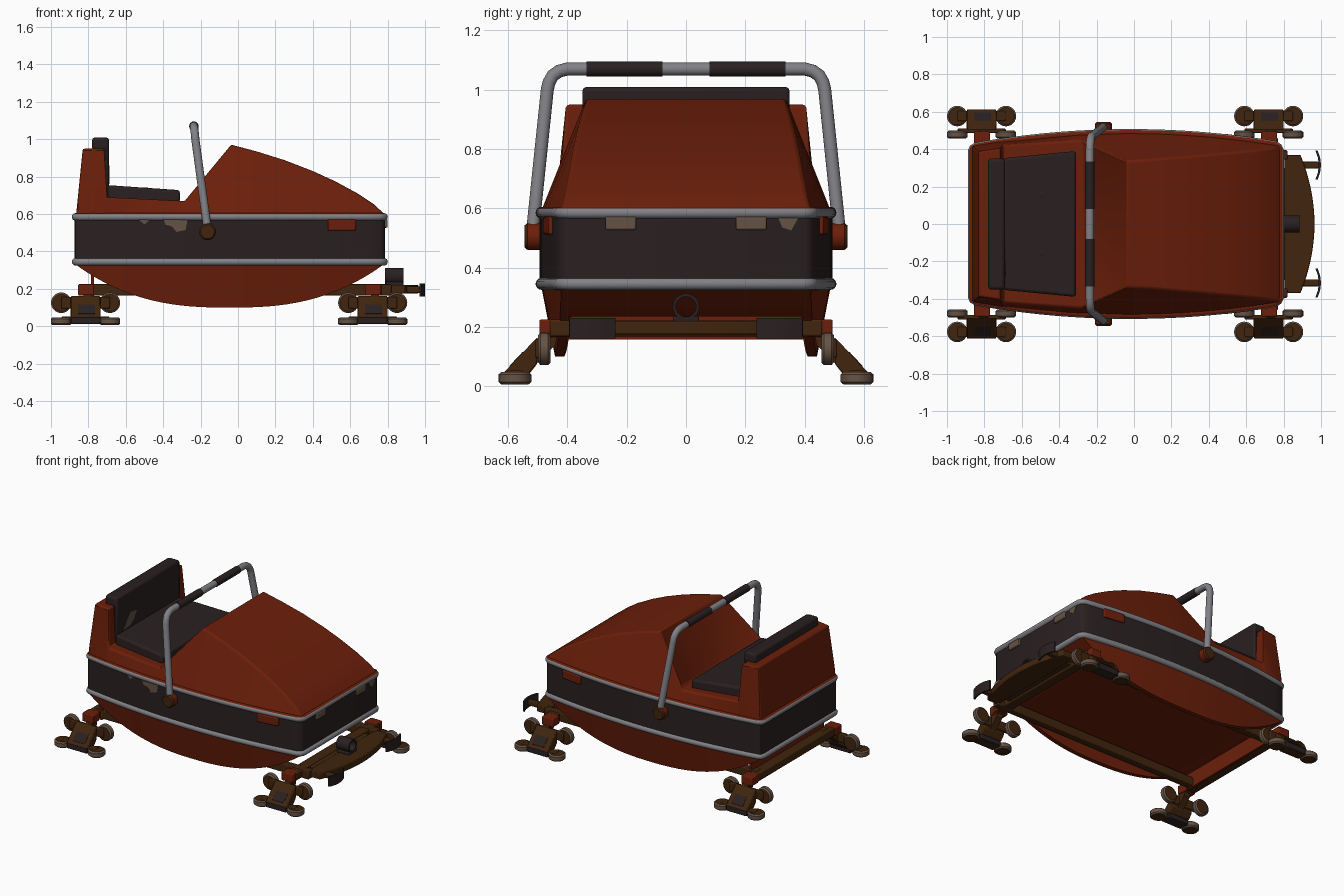
import bpy, bmesh, math
from mathutils import Vector

if "Cube" in bpy.data.objects:
    bpy.data.objects.remove(bpy.data.objects["Cube"])


def material(name, r, g, b):
    m = bpy.data.materials.new(name)
    m.diffuse_color = (r, g, b, 1)
    m.use_nodes = True
    m.node_tree.nodes["Principled BSDF"].inputs["Base Color"].default_value = m.diffuse_color
    return m


RED = material("red paint", 0.15, 0.0135, 0.003)
DARK = material("dark vinyl", 0.023, 0.0145, 0.0145)
GREY = material("grey steel", 0.22, 0.22, 0.24)
BROWN = material("rusty brown", 0.052, 0.018, 0.004)
BEIGE = material("worn beige", 0.13, 0.085, 0.06)


def smooth(ob):
    bpy.ops.object.select_all(action='DESELECT')
    ob.select_set(True)
    bpy.context.view_layer.objects.active = ob
    bpy.ops.object.shade_smooth_by_angle(angle=math.radians(35))


def loft(name, rings, mat, loop=False, bevel=0, edit=None):
    bm = bmesh.new()
    vs = [[bm.verts.new(p) for p in r] for r in rings]
    n, m = len(vs[0]), len(vs)
    for i in range(m if loop else m - 1):
        a, b = vs[i], vs[(i + 1) % m]
        for j in range(n):
            k = (j + 1) % n
            bm.faces.new((a[j], a[k], b[k], b[j]))
    if not loop:
        bm.faces.new(vs[0])
        bm.faces.new(vs[-1])
    bmesh.ops.remove_doubles(bm, verts=bm.verts[:], dist=1e-4)
    bmesh.ops.recalc_face_normals(bm, faces=bm.faces[:])
    if edit:
        edit(bm)
    me = bpy.data.meshes.new(name)
    bm.to_mesh(me)
    bm.free()
    me.materials.append(mat)
    ob = bpy.data.objects.new(name, me)
    bpy.context.collection.objects.link(ob)
    if bevel:
        mod = ob.modifiers.new("bevel", 'BEVEL')
        mod.width, mod.segments, mod.limit_method = bevel, 2, 'ANGLE'
        mod.angle_limit = math.radians(35)
    smooth(ob)
    return ob


def prism(name, pts, axis, a, b, mat, bevel=0):
    def at(p, d):
        q = list(p)
        q.insert("xyz".index(axis), d)
        return q
    return loft(name, [[at(p, d) for p in pts] for d in (a, b)], mat, bevel=bevel)


def box(name, x0, x1, y0, y1, z0, z1, mat, bevel=0.006):
    return prism(name, [(x0, y0), (x1, y0), (x1, y1), (x0, y1)], "z", z0, z1, mat, bevel)


def lathe(name, profile, axis, centre, mat, loop=False, n=24):
    rings = []
    for r, h in profile:
        ring = []
        for i in range(n):
            t = 2 * math.pi * i / n
            q = [r * math.cos(t), r * math.sin(t)]
            q.insert("xyz".index(axis), h)
            ring.append(Vector(q) + Vector(centre))
        rings.append(ring)
    return loft(name, rings, mat, loop)


def tube(name, pts, radius, mat, cyclic=False):
    cu = bpy.data.curves.new(name, 'CURVE')
    cu.dimensions, cu.bevel_depth, cu.bevel_resolution = '3D', radius, 6
    cu.use_fill_caps = True
    sp = cu.splines.new('POLY')
    sp.points.add(len(pts) - 1)
    for p, q in zip(sp.points, pts):
        p.co = (*q, 1)
    sp.use_cyclic_u = cyclic
    cu.materials.append(mat)
    ob = bpy.data.objects.new(name, cu)
    bpy.context.collection.objects.link(ob)
    bpy.ops.object.select_all(action='DESELECT')
    ob.select_set(True)
    bpy.context.view_layer.objects.active = ob
    bpy.ops.object.convert(target='MESH')
    smooth(bpy.context.object)
    return bpy.context.object


def second_colour(ob, mat, rule):
    ob.data.materials.append(mat)
    for f in ob.data.polygons:
        f.material_index = int(rule(f))


def half_width(x):
    return 0.495 - 0.078 * ((x + 0.02) / 0.86) ** 2


# Plan outline of the car with clipped corners
side = [(x, half_width(x)) for x in [-0.85 + 1.61 * i / 24 for i in range(25)]]
side = [(-0.875, 0.395), (-0.868, 0.412)] + side + [(0.778, 0.418), (0.787, 0.40)]
outline = side + [(x, -y) for x, y in reversed(side)]
prism("middle_band", outline, "z", 0.34, 0.59, DARK)
for label, z in (("upper", 0.585), ("lower", 0.345)):
    rail = tube(label + "_rail", [(x * 0.993, y * 0.985, z) for x, y in outline], 0.02, GREY, True)
    if label == "upper":
        second_colour(rail, RED, lambda f: f.normal.z > 0.75)

# Lower hull: curved side skirts with a floor between them
rings = []
for i in range(33):
    x = -0.87 + 1.65 * i / 32
    w = half_width(x) - 0.005
    zb = 0.10 + 0.235 * abs((x + 0.045) / 0.83) ** 2.6
    wb = w - 0.2 * (0.34 - zb)
    half = [(x, w, 0.345), (x, wb, zb), (x, wb - 0.03, zb), (x, wb - 0.03, max(zb, 0.235))]
    rings.append(half + [(x, -y, z) for _, y, z in reversed(half)])
loft("lower_hull", rings, RED)
box("rear_hull_panel", -0.785, -0.77, -0.40, 0.40, 0.158, 0.30, RED, 0)

# Upper body: rear block, cockpit sill and sloping nose; (x, top, side slope)
stations = [(-0.865, 0.60, 0.1), (-0.83, 0.95, 0.1), (-0.715, 0.95, 0.1), (-0.70, 0.69, 0.2),
            (-0.29, 0.67, 0.41), (-0.04, 0.972, 0.4), (0.1, 0.935, 0.41), (0.25, 0.888, 0.41),
            (0.4, 0.83, 0.41), (0.52, 0.775, 0.41), (0.64, 0.71, 0.41), (0.73, 0.65, 0.41),
            (0.782, 0.60, 0.41)]
rings = []
for x, z, s in stations:
    w = half_width(x) - 0.002
    t = w - s * (z - 0.58)
    rings.append([(x, w, 0.58), (x, t, z), (x, -t, z), (x, -w, 0.58)])


def dash_panel(bm):
    f = [f for f in bm.faces if -0.2 < f.calc_center_median().x < -0.1 and f.normal.z > 0.4
         and abs(f.calc_center_median().y) < 0.01]
    bmesh.ops.inset_individual(bm, faces=f, thickness=0.035, depth=-0.015)


loft("upper_body", rings, RED, bevel=0.015, edit=dash_panel)

# Seat
loft("seat_cushion", [[(x, -w, a), (x, w, a), (x, w, b), (x, -w, b)] for x, w, a, b in
     ((-0.70, 0.352, 0.67, 0.755), (-0.31, 0.39, 0.66, 0.728))], DARK, bevel=0.015)
prism("seat_back", [(-0.78, 0.94), (-0.78, 1.01), (-0.69, 1.01), (-0.69, 0.68),
                    (-0.72, 0.68), (-0.72, 0.94)], "y", -0.35, 0.35, DARK, 0.015)
prism("seat_back_wear", [(-0.28, 0.76), (-0.25, 0.80), (-0.20, 0.86), (-0.13, 0.85),
                         (-0.16, 0.80), (-0.20, 0.77)], "x", -0.695, -0.687, BEIGE)
for y in (-0.155, 0.155):
    lathe("seat_button", [(0.022, 0), (0.022, 0.008), (0.015, 0.011)], "z", (-0.5, y, 0.731), DARK)

# Lap bar with grips and pivots
arm = [(-0.16, 0.52, 0.50), (-0.228, 0.468, 1.0), (-0.230, 0.462, 1.025), (-0.233, 0.449, 1.048),
       (-0.235, 0.428, 1.063), (-0.236, 0.40, 1.07)]
tube("lap_bar", arm + [(x, -y, z) for x, y, z in reversed(arm)], 0.022, GREY)
for s in (-1, 1):
    tube("bar_grip", [(-0.236, s * 0.08, 1.07), (-0.236, s * 0.335, 1.07)], 0.0255, DARK)
    pivot = lathe("bar_pivot", [(0.045, 0.48 * s), (0.045, 0.535 * s), (0.037, 0.545 * s)], "y",
                  (-0.163, 0, 0.505), RED)
    second_colour(pivot, BROWN, lambda f: abs(f.normal.y) > 0.5)

# Lamps and worn patches on the band
for s in (-1, 1):
    lamp = [(x, s * (half_width(x) + d)) for x, d in
            ((0.48, -0.02), (0.63, -0.02), (0.63, 0.014), (0.48, 0.014))]
    prism("side_lamp", lamp, "z", 0.512, 0.572, RED, 0.006)
    box("front_lamp", 0.77, 0.80, s * 0.22 - 0.052, s * 0.22 + 0.052, 0.527, 0.572, BEIGE)
prism("worn_patch", [(-0.40, 0.57), (-0.39, 0.54), (-0.35, 0.53), (-0.33, 0.505),
                     (-0.28, 0.515), (-0.27, 0.57)], "y", -0.475, -0.491, BEIGE)
prism("worn_patch_small", [(-0.53, 0.57), (-0.50, 0.545), (-0.47, 0.57)], "y", -0.46, -0.476, BEIGE)
prism("worn_patch_nose", [(0.31, 0.57), (0.325, 0.535), (0.355, 0.525), (0.38, 0.57)],
      "x", 0.78, 0.79, BEIGE)

# Chassis frame
for s in (-1, 1):
    box("frame_rail", -0.82, 0.82, s * 0.37 - 0.025, s * 0.37 + 0.025, 0.165, 0.225, BROWN)
for x in (-0.815, 0.735):
    box("cross_beam", x - 0.035, x + 0.035, -0.46, 0.46, 0.168, 0.222, BROWN)


def tread_colour(ob, axis, centre):
    def is_tread(f):
        d = f.center - Vector(centre)
        d["xyz".index(axis)] = 0
        return d.length > 0.045
    second_colour(ob, BEIGE, is_tread)


# Four wheel carriers, each with two upright and two flat wheels
for cx in (-0.815, 0.72):
    for s in (-1, 1):
        box("beam_end", cx - 0.04, cx + 0.045, s * 0.42, s * 0.495, 0.165, 0.225, RED)
        prism("carrier_arm", [(s * y, z) for y, z in
              ((0.43, 0.20), (0.485, 0.18), (0.53, 0.13), (0.51, 0.07), (0.44, 0.14))],
              "x", cx - 0.01, cx + 0.035, BROWN)
        prism("carrier_bracket", [(s * y, z) for y, z in
              ((0.502, 0.165), (0.615, 0.045), (0.53, 0.04), (0.502, 0.075))],
              "x", cx - 0.08, cx + 0.08, BROWN, 0.006)
        prism("bracket_foot", [(s * 0.535, 0.012), (s * 0.612, 0.012), (s * 0.612, 0.052),
              (s * 0.535, 0.052)], "x", cx - 0.078, cx + 0.078, DARK, 0.004)
        prism("bracket_wear", [(s * 0.551, 0.116), (s * 0.596, 0.068), (s * 0.593, 0.06),
              (s * 0.546, 0.11)], "x", cx - 0.04, cx + 0.05, DARK)
        box("upright_wheel_arm", cx - 0.13, cx + 0.13, s * 0.487, s * 0.51, 0.095, 0.158, BROWN)
        box("flat_wheel_arm", cx - 0.13, cx + 0.13, s * 0.55, s * 0.604, 0.012, 0.052, BROWN)
        for dx in (-0.13, 0.13):
            prof = [(0.02, -0.021), (0.046, -0.021), (0.055, -0.013),
                    (0.055, 0.013), (0.046, 0.021), (0.02, 0.021)]
            for label, axis, c in (("upright", "y", (cx + dx, s * 0.478, 0.126)),
                                   ("flat", "z", (cx + dx, s * 0.577, 0.027))):
                w = lathe(label + "_wheel", prof, axis, c, BROWN)
                tread_colour(w, axis, c)

# Front bumper with curved edge, end plates and a towing eye
ys = [-0.37 + 0.74 * i / 16 for i in range(17)]
prism("bumper_plate", [(0.805, -0.37)] + [(0.89 + 0.075 * (1 - (y / 0.37) ** 2), y) for y in ys]
      + [(0.805, 0.37)], "z", 0.175, 0.22, BROWN, 0.005)
box("bumper_mount", 0.75, 0.82, -0.30, 0.30, 0.18, 0.215, BROWN)
for s in (-1, 1):
    box("buffer_arm", 0.87, 0.99, s * 0.315 - 0.018, s * 0.315 + 0.018, 0.178, 0.212, BROWN)
    arc = [(1.0 - 3 * d * d, s * 0.315 + d) for d in (-0.078, -0.04, 0, 0.04, 0.078)]
    prism("buffer_plate", arc + [(x - 0.012, y) for x, y in reversed(arc)],
          "z", 0.16, 0.23, DARK)
lathe("towing_eye", [(0.045, 0.785), (0.045, 0.885), (0.034, 0.885), (0.034, 0.785)], "x",
      (0, 0, 0.268), DARK, loop=True)
box("eye_foot", 0.79, 0.885, -0.044, 0.044, 0.215, 0.236, DARK)
